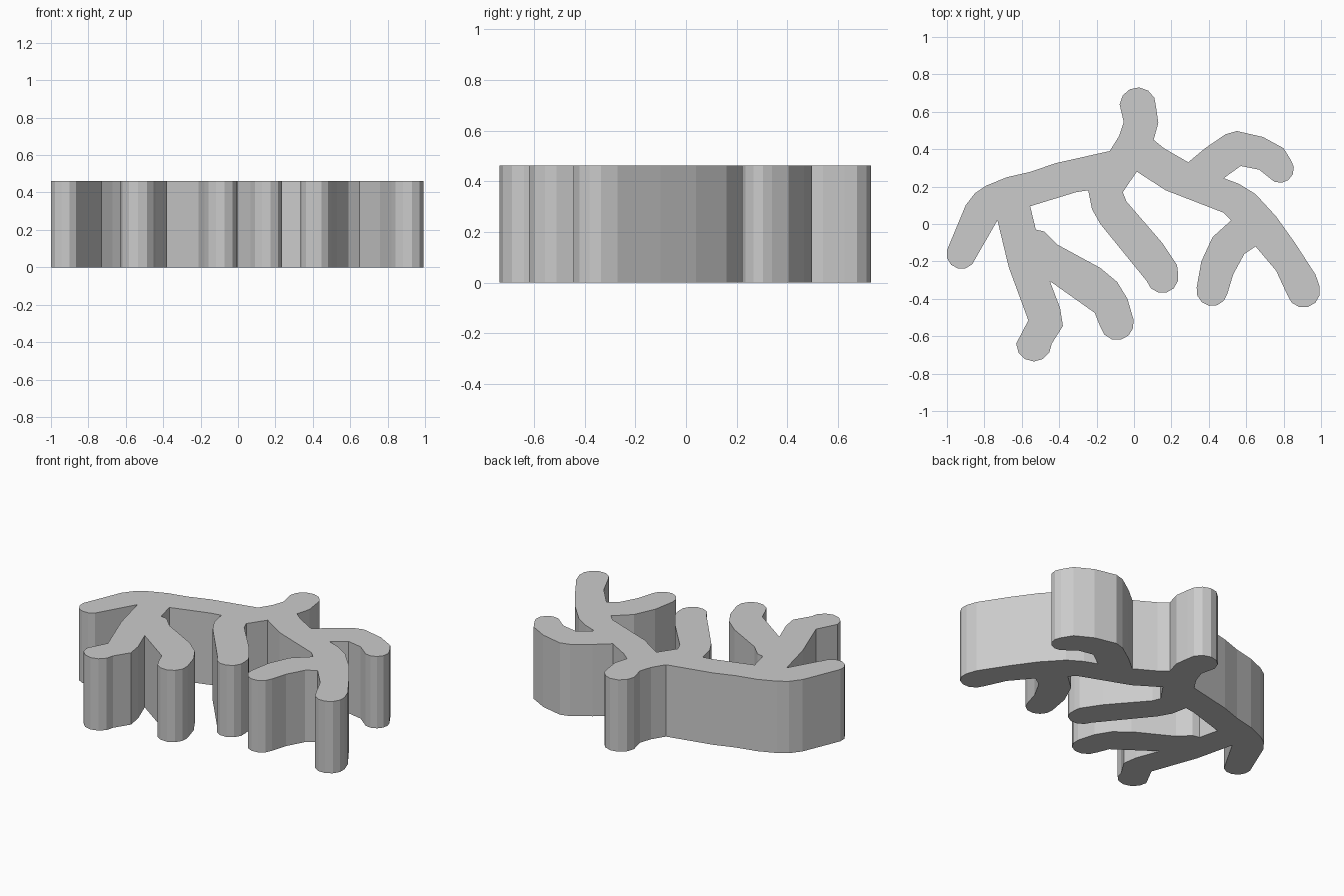
import bpy, bmesh
from math import pi, sin, cos
from mathutils import Vector

if "Cube" in bpy.data.objects:
    bpy.data.objects.remove(bpy.data.objects["Cube"])

HEIGHT = 0.462

# Edge runs between limb tips, clockwise from the left tip
runs = [
    # left limb, long upper edge, up to the top stub
    [(-1, -.14), (-.90, .10), (-.85, .165), (-.79, .205), (-.68, .25), (-.55, .28),
     (-.42, .325), (-.13, .39), (-.08, .47), (-.055, .545), (-.077, .64)],
    # top stub to upper right limb
    [(.118, .625), (.13, .54), (.105, .45), (.16, .405), (.29, .33), (.38, .405),
     (.49, .48), (.55, .497), (.69, .465), (.80, .405), (.84, .34)],
    # upper right limb to lower right limb
    [(.72, .25), (.67, .29), (.57, .31), (.48, .245), (.56, .215), (.65, .16),
     (.76, .04), (.86, -.10), (.97, -.27), (.993, -.335)],
    # right fork
    [(.82, -.38), (.76, -.25), (.65, -.12), (.59, -.16), (.53, -.27), (.50, -.37)],
    # right fork to middle limb
    [(.335, -.34), (.36, -.20), (.42, -.07), (.52, .02), (.48, .06), (.17, .18),
     (.015, .28), (-.06, .17), (-.04, .12), (.15, -.10), (.23, -.22), (.235, -.26)],
    # middle limb to lower middle limb
    [(.068, -.305), (-.18, 0), (-.225, .08), (-.245, .18), (-.31, .17), (-.555, .095),
     (-.525, -.03), (-.48, -.04), (-.41, -.11), (-.18, -.235), (-.09, -.31),
     (-.035, -.40), (-.003, -.51)],
    # lower left fork
    [(-.18, -.55), (-.21, -.475), (-.45, -.305), (-.395, -.45), (-.38, -.545), (-.44, -.64)],
    # lower left limb back to left limb
    [(-.63, -.64), (-.565, -.515), (-.67, -.23), (-.73, .02), (-.845, -.18)],
]


def round_tip(p, q, steps=6):
    """Points of a half circle bulging outward between p and q."""
    p, q = Vector(p), Vector(q)
    mid, half = (p + q) / 2, (q - p) / 2
    out = Vector((-half.y, half.x))
    return [mid - half * cos(pi * i / steps) + out * sin(pi * i / steps)
            for i in range(1, steps)]


outline = []
for i, run in enumerate(runs):
    outline += [Vector(p) for p in run]
    outline += round_tip(run[-1], runs[(i + 1) % len(runs)][0])

# Branching slab: one flat outline extruded upward
bm = bmesh.new()
face = bm.faces.new([bm.verts.new((p.x, p.y, 0)) for p in outline])
top = bmesh.ops.extrude_face_region(bm, geom=[face], use_keep_orig=True)
bmesh.ops.translate(bm, vec=(0, 0, HEIGHT),
                    verts=[v for v in top["geom"] if isinstance(v, bmesh.types.BMVert)])
bmesh.ops.recalc_face_normals(bm, faces=bm.faces)
mesh = bpy.data.meshes.new("branching_slab")
bm.to_mesh(mesh)
bm.free()
slab = bpy.data.objects.new("branching_slab", mesh)
bpy.context.collection.objects.link(slab)
